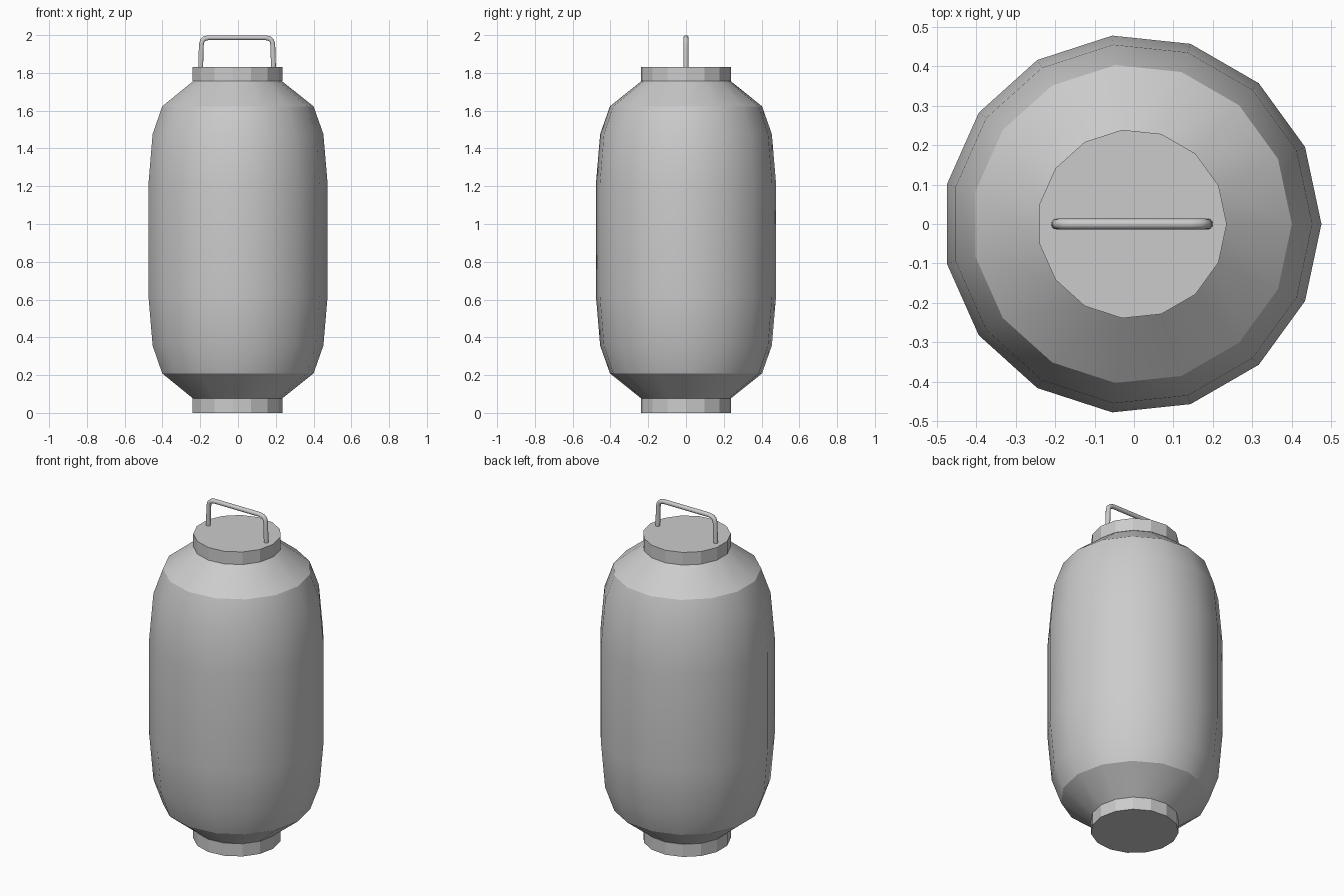
import bpy, bmesh, math

if "Cube" in bpy.data.objects:
    bpy.data.objects.remove(bpy.data.objects["Cube"])

SIDES = 15      # low-poly rings
CX = -0.005     # odd-sided rings are shifted so the bounds stay centred
MID = 0.916     # mirror height of body and caps


def lathe(name, profile, smooth_angle=None, capped=False):
    bm = bmesh.new()
    rings = []
    for r, z in profile:
        rings.append([bm.verts.new((CX + r * math.cos(2 * math.pi * i / SIDES),
                                    r * math.sin(2 * math.pi * i / SIDES), z))
                      for i in range(SIDES)])
    for a, b in zip(rings, rings[1:]):
        for i in range(SIDES):
            j = (i + 1) % SIDES
            bm.faces.new((a[i], a[j], b[j], b[i]))
    if capped:
        bm.faces.new(rings[0][::-1])
        bm.faces.new(rings[-1])
    mesh = bpy.data.meshes.new(name)
    bm.to_mesh(mesh)
    bm.free()
    obj = bpy.data.objects.new(name, mesh)
    bpy.context.collection.objects.link(obj)
    if smooth_angle:
        bpy.ops.object.select_all(action='DESELECT')
        obj.select_set(True)
        bpy.context.view_layer.objects.active = obj
        bpy.ops.object.shade_smooth_by_angle(angle=math.radians(smooth_angle))
    return obj


# Lantern body: lower half profile, mirrored upward
half = [(0.238, 0.076), (0.405, 0.209), (0.457, 0.356), (0.48, 0.625)]
lathe("lantern_body", half + [(r, 2 * MID - z) for r, z in reversed(half)], smooth_angle=26)

# Bottom and top caps
lathe("bottom_cap", [(0.24, 0.0), (0.24, 0.076)], capped=True)
lathe("top_cap", [(0.24, 2 * MID - 0.076), (0.24, 2 * MID)], capped=True)

# Carrying handle: half path mirrored across the middle
path = [(-0.193, 1.82), (-0.189, 1.95), (-0.184, 1.97), (-0.172, 1.981), (-0.15, 1.9865)]
path += [(-x, z) for x, z in reversed(path)]
curve = bpy.data.curves.new("handle", 'CURVE')
curve.dimensions = '3D'
curve.bevel_depth = 0.0135
curve.bevel_resolution = 3
curve.use_fill_caps = True
spline = curve.splines.new('POLY')
spline.points.add(len(path) - 1)
for p, (x, z) in zip(spline.points, path):
    p.co = (x + CX, 0, z, 1)
spline.use_smooth = True
handle = bpy.data.objects.new("handle", curve)
bpy.context.collection.objects.link(handle)
